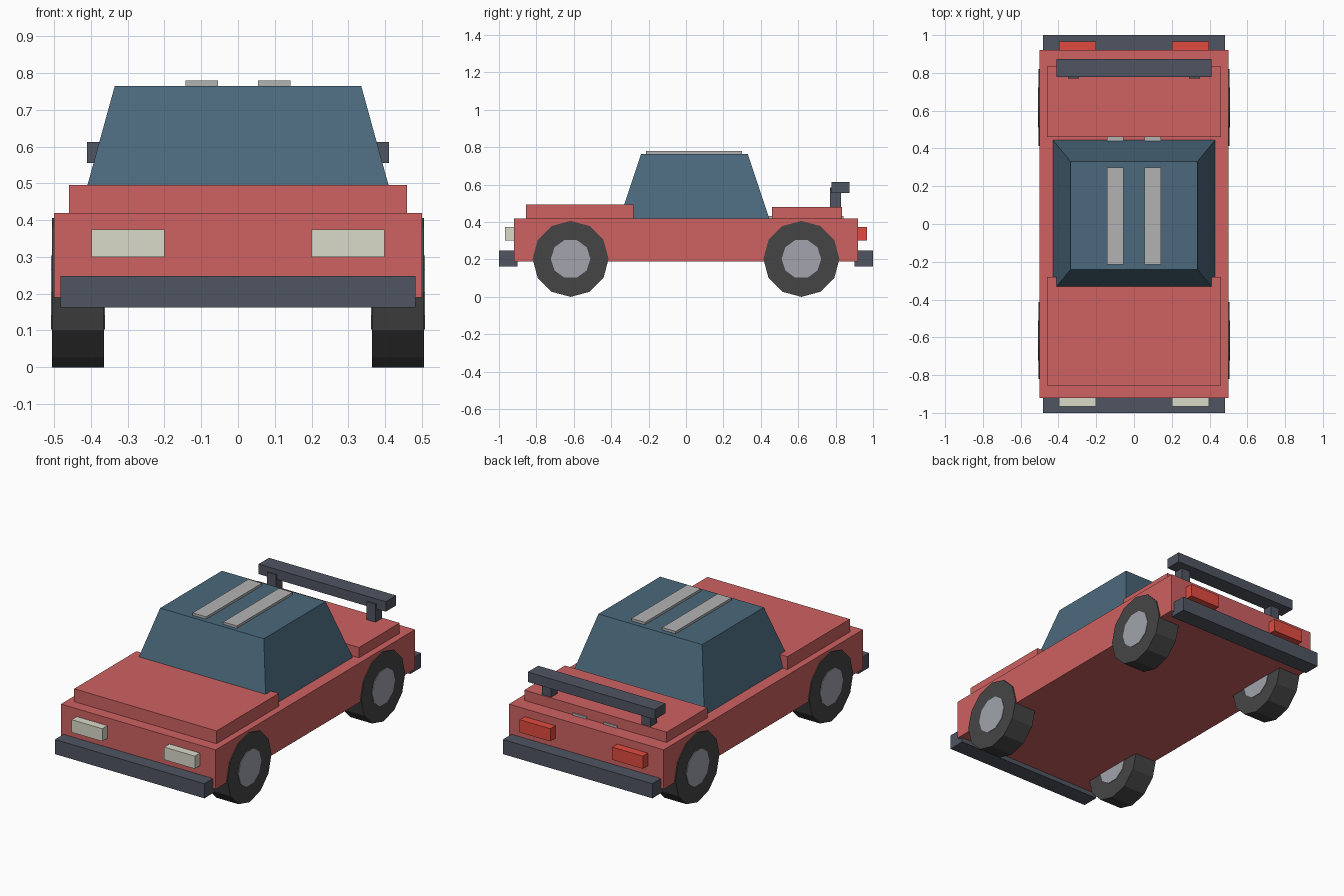
import bpy
import math

if "Cube" in bpy.data.objects:
    bpy.data.objects.remove(bpy.data.objects["Cube"])


def material(name, r, g, b):
    m = bpy.data.materials.new(name)
    m.diffuse_color = (r, g, b, 1)
    m.use_nodes = True
    m.node_tree.nodes["Principled BSDF"].inputs["Base Color"].default_value = m.diffuse_color
    return m


RED = material("body_red", 0.62, 0.12, 0.12)
BLUE = material("cabin_blue", 0.07, 0.14, 0.20)
DARK = material("trim_dark", 0.08, 0.09, 0.12)
CREAM = material("headlight_cream", 0.70, 0.70, 0.59)
LAMP = material("taillight_red", 0.75, 0.07, 0.05)
TYRE = material("tyre_black", 0.06, 0.06, 0.06)
HUB = material("hub_grey", 0.36, 0.37, 0.42)
STRIPE = material("stripe_grey", 0.45, 0.45, 0.45)


def box(name, x, y, z, mat):
    """Box from (min, max) ranges."""
    bpy.ops.mesh.primitive_cube_add(size=1)
    ob = bpy.context.object
    ob.name = name
    for v in ob.data.vertices:
        v.co = [r[0] if c < 0 else r[1] for r, c in zip((x, y, z), v.co)]
    ob.data.materials.append(mat)
    return ob


def pair(name, x, y, z, mat):
    """Two boxes mirrored across the centre line."""
    box(name + "_right", x, y, z, mat)
    box(name + "_left", (-x[1], -x[0]), y, z, mat)


def disc(name, radius, width, sides, loc, mat):
    bpy.ops.mesh.primitive_cylinder_add(vertices=sides, radius=radius, depth=width,
                                        location=loc, rotation=(0, math.pi / 2, 0))
    ob = bpy.context.object
    ob.name = name
    ob.data.materials.append(mat)


# Body, hood and trunk lid
box("body", (-0.5, 0.5), (-0.92, 0.92), (0.19, 0.42), RED)
box("hood", (-0.46, 0.46), (-0.855, -0.28), (0.41, 0.495), RED)
box("trunk_lid", (-0.46, 0.46), (0.46, 0.835), (0.41, 0.48), RED)

# Tapered cabin
cabin = box("cabin", (-0.43, 0.43), (-0.355, 0.445), (0.42, 0.765), BLUE)
for v in cabin.data.vertices:
    if v.co.z > 0.6:
        v.co.x = math.copysign(0.335, v.co.x)
        v.co.y = -0.24 if v.co.y < 0 else 0.33

# Stripes on the roof and showing at the ends of the trunk lid
pair("roof_stripe", (0.055, 0.143), (-0.215, 0.30), (0.76, 0.779), STRIPE)
pair("trunk_stripe", (0.055, 0.143), (0.44, 0.841), (0.415, 0.433), STRIPE)

# Bumpers and lamps
box("front_bumper", (-0.483, 0.483), (-1.0, -0.9), (0.163, 0.248), DARK)
box("rear_bumper", (-0.483, 0.483), (0.9, 1.0), (0.163, 0.248), DARK)
pair("headlight", (0.2, 0.398), (-0.967, -0.91), (0.30, 0.374), CREAM)
pair("taillight", (0.2, 0.398), (0.91, 0.967), (0.30, 0.374), LAMP)

# Rear wing on two posts
box("spoiler", (-0.411, 0.411), (0.777, 0.873), (0.555, 0.613), DARK)
pair("spoiler_post", (0.292, 0.35), (0.769, 0.829), (0.475, 0.585), DARK)

# Wheels, with hubs showing on both faces
for sx, side in ((1, "right"), (-1, "left")):
    for y, end in ((-0.617, "front"), (0.617, "rear")):
        loc = (sx * 0.435, y, 0.203)
        disc(f"tyre_{end}_{side}", 0.203, 0.142, 12, loc, TYRE)
        disc(f"hub_{end}_{side}", 0.106, 0.148, 10, loc, HUB)
